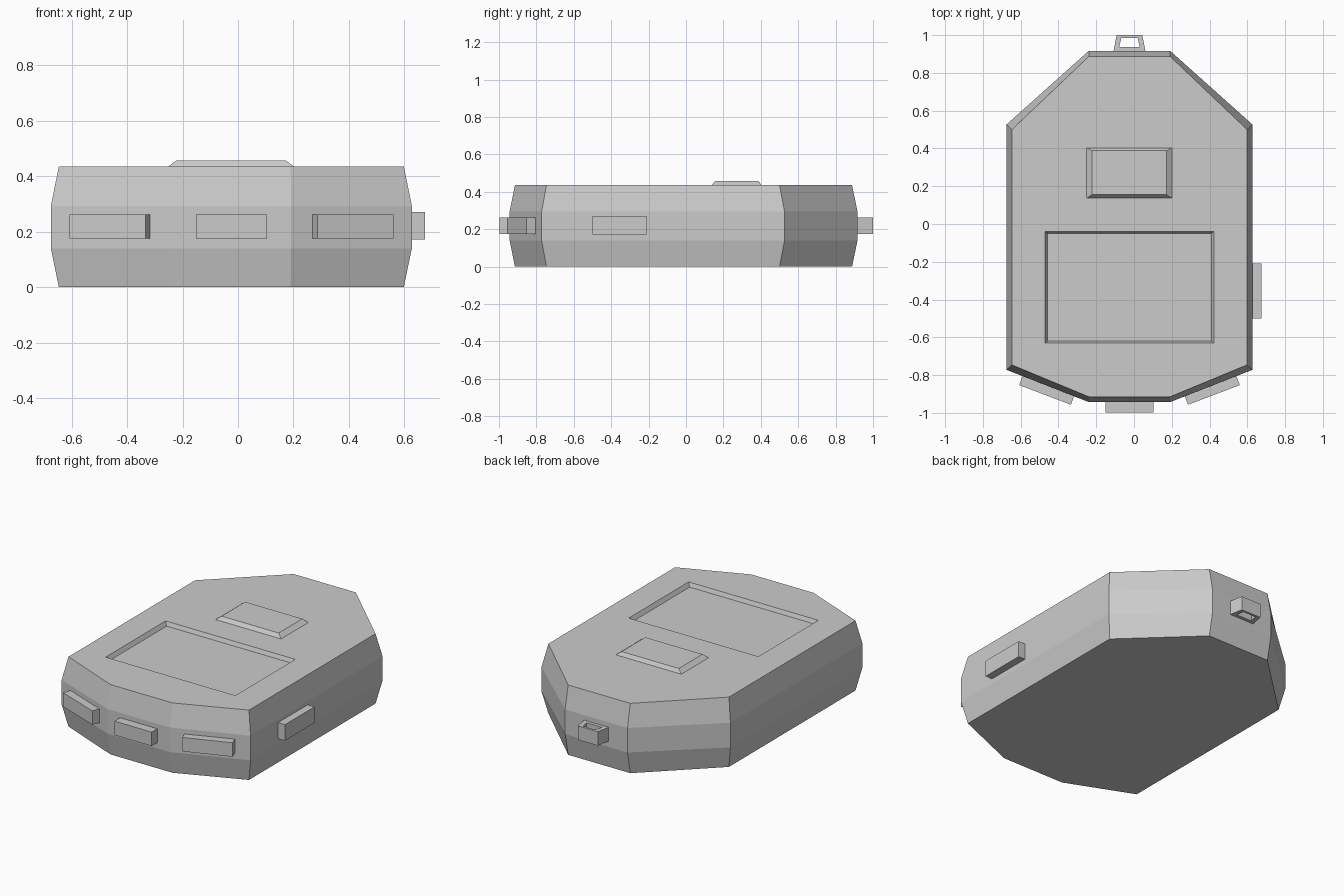
import bpy, bmesh

if "Cube" in bpy.data.objects:
    bpy.data.objects.remove(bpy.data.objects["Cube"])

CX = -0.024  # symmetry line of the case
TOP = 0.435


def loft(name, rings):
    """Closed solid from stacked (outline, z) rings."""
    bm = bmesh.new()
    loops = [[bm.verts.new((x, y, z)) for x, y in pts] for pts, z in rings]
    n = len(loops[0])
    for a, b in zip(loops, loops[1:]):
        for i in range(n):
            j = (i + 1) % n
            bm.faces.new((a[i], a[j], b[j], b[i]))
    bm.faces.new(loops[0][::-1])
    bm.faces.new(loops[-1])
    bmesh.ops.recalc_face_normals(bm, faces=bm.faces)
    mesh = bpy.data.meshes.new(name)
    bm.to_mesh(mesh)
    bm.free()
    ob = bpy.data.objects.new(name, mesh)
    bpy.context.collection.objects.link(ob)
    return ob


def rect(x0, x1, y0, y1):
    return [(x0, y0), (x1, y0), (x1, y1), (x0, y1)]


def mirrored(half):
    """Complete an outline from its right half (offsets from CX)."""
    return [(CX + x, y) for x, y in half] + [(CX - x, y) for x, y in half[::-1]]


def cut(target, cutter):
    mod = target.modifiers.new("cut", 'BOOLEAN')
    mod.operation = 'DIFFERENCE'
    mod.solver = 'EXACT'
    mod.object = cutter
    cutter.hide_render = True
    cutter.display_type = 'WIRE'
    cutter.hide_set(True)


# Case: octagonal outline with chamfered upper and lower sides
wide = mirrored([(0.215, -0.943), (0.651, -0.772), (0.651, 0.527), (0.215, 0.917)])
narrow = mirrored([(0.214, -0.915), (0.622, -0.746), (0.622, 0.5), (0.214, 0.888)])
case = loft("case", [(narrow, 0), (wide, 0.14), (wide, 0.293), (narrow, TOP)])

# Recessed screen with sloped rim
screen_cutter = loft("screen_cutter", [
    (rect(-0.457, 0.409, -0.62, -0.05), TOP - 0.025),
    (rect(-0.485, 0.437, -0.64, -0.03), TOP + 0.025)])
cut(case, screen_cutter)

# Raised bevelled plate above the screen
loft("top_plate", [
    (rect(-0.253, 0.204, 0.135, 0.405), TOP - 0.002),
    (rect(-0.222, 0.172, 0.155, 0.388), 0.457)])

# Buttons: front centre, two angled front corners, right side
Z0, Z1 = 0.175, 0.262
front = rect(CX - 0.128, CX + 0.128, -0.998, -0.93)
loft("front_button", [(front, Z0), (front, Z1)])
angled = [(0.31, -0.957), (0.584, -0.853), (0.561, -0.792), (0.287, -0.896)]
for side, s in (("right", 1), ("left", -1)):
    pts = [(CX + s * x, y) for x, y in angled]
    loft(side + "_corner_button", [(pts, Z0), (pts, Z1)])
side_pts = rect(0.61, 0.674, -0.5, -0.21)
loft("side_button", [(side_pts, 0.171), (side_pts, 0.271)])

# Strap loop at the back
ring_pts = mirrored([(0.085, 0.912), (0.068, 1.0)])
hole_pts = mirrored([(0.054, 0.938), (0.043, 0.986)])
strap_loop = loft("strap_loop", [(ring_pts, Z0), (ring_pts, Z1)])
cut(strap_loop, loft("strap_hole_cutter", [(hole_pts, 0.1), (hole_pts, 0.35)]))
